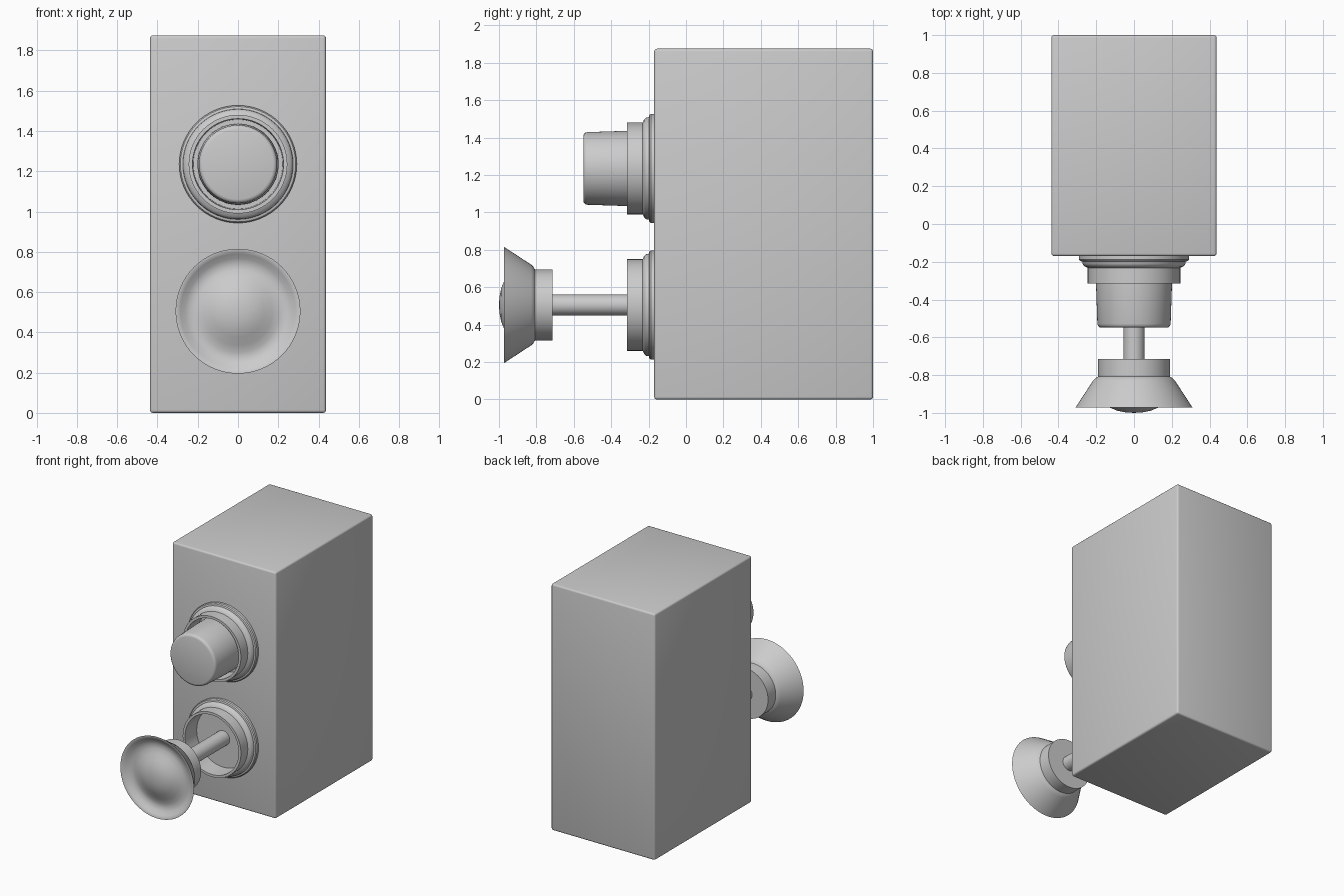
import bpy, bmesh, math

if "Cube" in bpy.data.objects:
    bpy.data.objects.remove(bpy.data.objects["Cube"])

SEGMENTS = 64


def finish(name, bm, angle=35):
    bmesh.ops.recalc_face_normals(bm, faces=bm.faces)
    mesh = bpy.data.meshes.new(name)
    bm.to_mesh(mesh)
    bm.free()
    obj = bpy.data.objects.new(name, mesh)
    bpy.context.collection.objects.link(obj)
    bpy.ops.object.select_all(action='DESELECT')
    obj.select_set(True)
    bpy.context.view_layer.objects.active = obj
    bpy.ops.object.shade_smooth_by_angle(angle=math.radians(angle))
    return obj


def lathe(name, z, profile):
    """Revolve (radius, y) points around a y-axis at height z."""
    bm = bmesh.new()
    rings = []
    for r, y in profile:
        if r == 0:
            rings.append([bm.verts.new((0, y, z))] * SEGMENTS)
        else:
            angles = [2 * math.pi * i / SEGMENTS for i in range(SEGMENTS)]
            rings.append([bm.verts.new((r * math.cos(a), y, z + r * math.sin(a)))
                          for a in angles])
    for a, b in zip(rings, rings[1:]):
        for i in range(SEGMENTS):
            j = (i + 1) % SEGMENTS
            quad = list(dict.fromkeys((a[i], a[j], b[j], b[i])))
            bm.faces.new(quad)
    return finish(name, bm)


# Housing box with softly rounded edges
bm = bmesh.new()
bmesh.ops.create_cube(bm, size=1)
bmesh.ops.scale(bm, vec=(0.874, 1.17, 1.875), verts=bm.verts)
bmesh.ops.translate(bm, vec=(0, 0.415, 0.9375), verts=bm.verts)
bmesh.ops.bevel(bm, geom=bm.edges[:], offset=0.014, segments=3,
                profile=0.5, affect='EDGES')
finish("housing", bm)

UPPER, LOWER = 1.235, 0.505

# Stepped bezels with a hollow recess
bezel = [(0, -0.16), (0.292, -0.16), (0.292, -0.188), (0.286, -0.196),
         (0.274, -0.199), (0.272, -0.212), (0.262, -0.224), (0.245, -0.232),
         (0.245, -0.315), (0.226, -0.315), (0.222, -0.18), (0, -0.18)]
for name, z in (("upper_bezel", UPPER), ("lower_bezel", LOWER)):
    lathe(name, z, bezel)

# Upper push button cap
lathe("push_button", UPPER, [
    (0, -0.175), (0.202, -0.175), (0.201, -0.32), (0.194, -0.528),
    (0.191, -0.539), (0.184, -0.546), (0.174, -0.549), (0, -0.549)])

# Lower plunger shaft
lathe("plunger_shaft", LOWER, [
    (0, -0.175), (0.056, -0.175), (0.056, -0.74), (0, -0.74)])

# Flared plunger head: collar, cone, dished face with central dome
lathe("plunger_head", LOWER, [
    (0, -0.715), (0.19, -0.715), (0.19, -0.808), (0.203, -0.815),
    (0.216, -0.828), (0.31, -0.972), (0.302, -0.972), (0.285, -0.962),
    (0.262, -0.945), (0.235, -0.935), (0.205, -0.937), (0.17, -0.951),
    (0.13, -0.971), (0.09, -0.988), (0.045, -0.997), (0, -1.0)])
